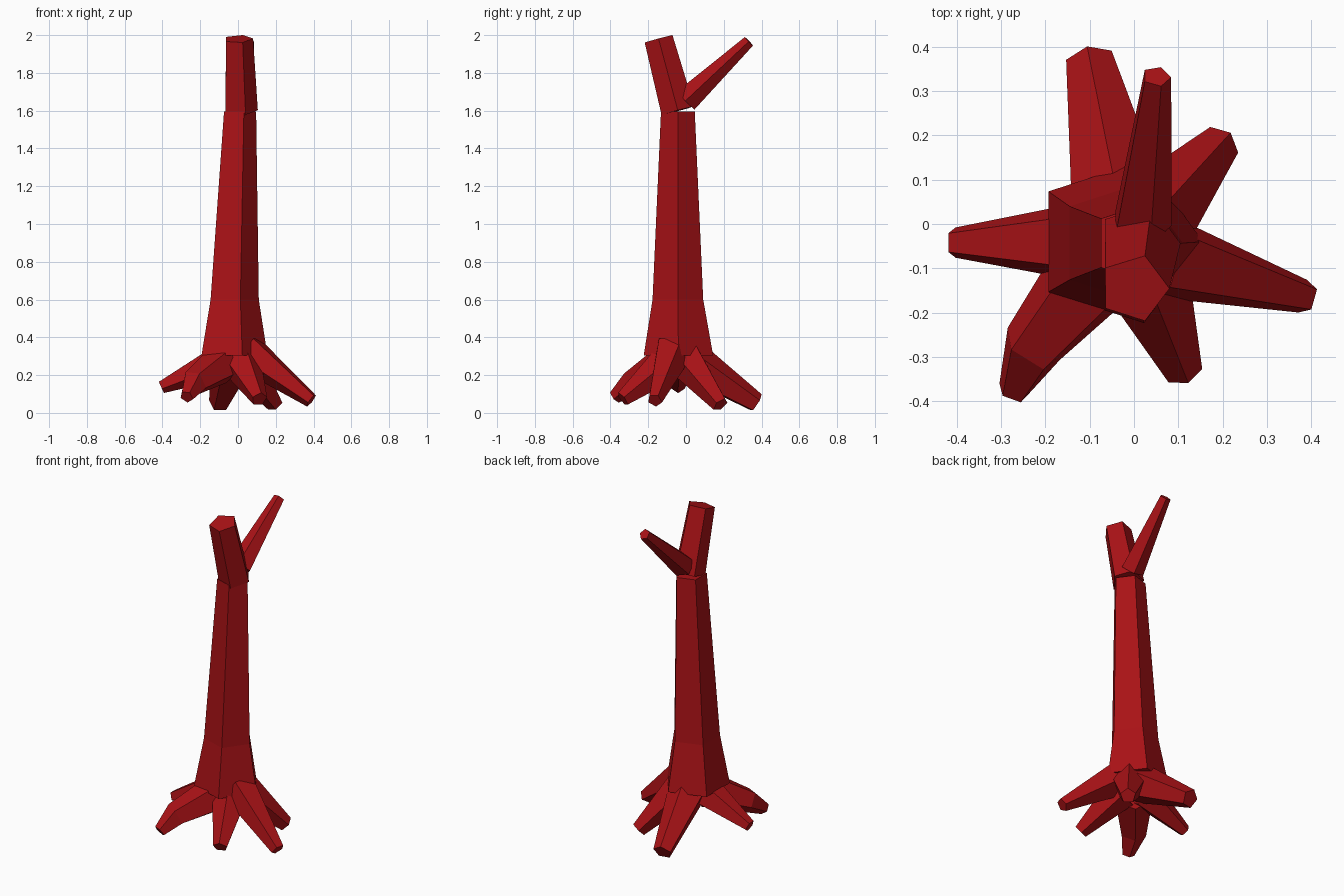
import bpy, bmesh, math
from mathutils import Vector

if "Cube" in bpy.data.objects:
    bpy.data.objects.remove(bpy.data.objects["Cube"])

bark = bpy.data.materials.new("red_bark")
bark.diffuse_color = (0.4, 0.006, 0.008, 1)
bark.use_nodes = True
bark.node_tree.nodes["Principled BSDF"].inputs["Base Color"].default_value = bark.diffuse_color


def limb(name, path, ref, roll=0, flat_rings=False):
    """Five-sided tapered limb through (x, y, z, radius) points; first corner points towards ref."""
    bm = bmesh.new()
    pts = [Vector(p[:3]) for p in path]
    rings = []
    for i, p in enumerate(pts):
        # ring plane follows the limb direction
        d = (pts[min(i + 1, len(pts) - 1)] - pts[max(i - 1, 0)]).normalized()
        if flat_rings:
            d = Vector((0, 0, 1))
        u = Vector(ref)
        u = (u - d * u.dot(d)).normalized()
        v = d.cross(u)
        ring = []
        for k in range(5):
            a = math.radians(72 * k + roll)
            ring.append(bm.verts.new(p + (u * math.cos(a) + v * math.sin(a)) * path[i][3]))
        rings.append(ring)
    for a, b in zip(rings, rings[1:]):
        for k in range(5):
            n = (k + 1) % 5
            bm.faces.new((a[k], a[n], b[n], b[k]))
    bm.faces.new(rings[0][::-1])
    bm.faces.new(rings[-1])
    bmesh.ops.recalc_face_normals(bm, faces=bm.faces[:])
    me = bpy.data.meshes.new(name)
    bm.to_mesh(me)
    bm.free()
    me.materials.append(bark)
    ob = bpy.data.objects.new(name, me)
    bpy.context.collection.objects.link(ob)
    return ob


X, UP = (1, 0, 0), (0, 0, 1)

# Trunk
limb("trunk", [(-0.037, -0.04, 0.305, 0.193), (-0.031, -0.043, 0.6, 0.141),
               (0.002, -0.043, 1.595, 0.094)], X, flat_rings=True)

# Forked branches
limb("front_branch", [(0.011, -0.043, 1.6, 0.094), (0.0, -0.145, 1.98, 0.08)], X)
limb("back_branch", [(0.015, 0.0, 1.655, 0.07), (0.051, 0.333, 1.967, 0.033)], X)

# Roots
roots = {
    "back_root": (0, [(-0.025, 0.0, 0.29, 0.118), (-0.1, 0.372, 0.052, 0.055)]),
    "back_right_root": (0, [(0.03, 0.0, 0.28, 0.105), (0.197, 0.183, 0.043, 0.045)]),
    "right_root": (36, [(0.05, -0.07, 0.325, 0.105), (0.388, -0.165, 0.066, 0.04)]),
    "front_right_root": (0, [(0.02, -0.1, 0.26, 0.105), (0.113, -0.335, 0.073, 0.043)]),
    "front_left_root": (30, [(-0.08, -0.1, 0.26, 0.11), (-0.23, -0.28, 0.16, 0.073),
                             (-0.272, -0.378, 0.085, 0.037)]),
    "left_root": (36, [(-0.1, -0.04, 0.275, 0.1), (-0.407, -0.042, 0.138, 0.036)]),
}
for name, (roll, path) in roots.items():
    limb(name, path, UP, roll)
